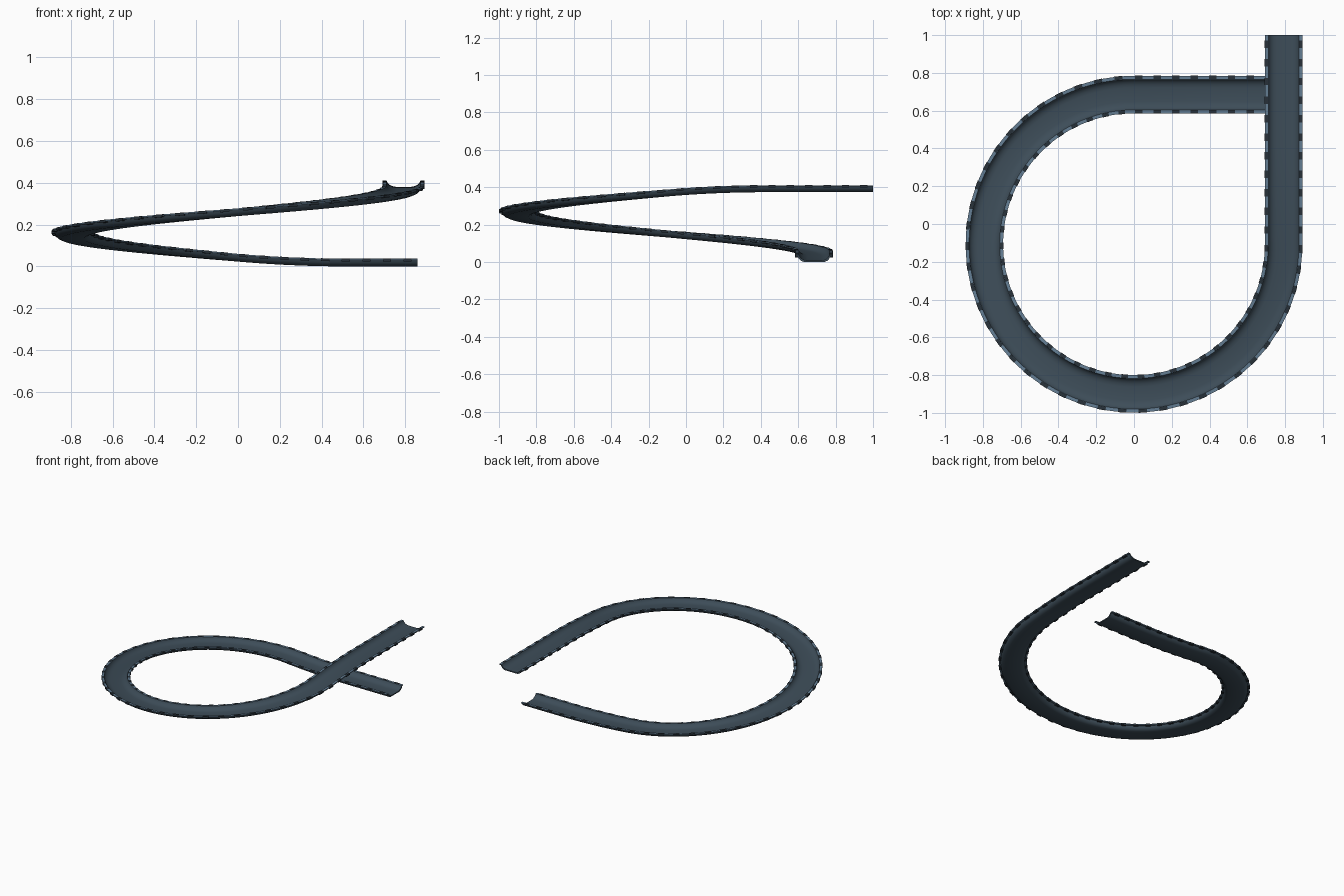
import bpy, bmesh, math
from mathutils import Vector

if "Cube" in bpy.data.objects:
    bpy.data.objects.remove(bpy.data.objects["Cube"])

R, CY, W = 0.792, -0.107, 0.101      # loop radius, loop centre y, track half width
L1 = 0.86                            # lower straight
ARC = 1.5 * math.pi * R              # three quarter loop
L2 = 1.0 - CY                        # upper straight
TOTAL = L1 + ARC + L2
EASE, RISE = 0.53, 0.373             # length of slope easing, total climb
SLOPE = RISE / (ARC + EASE)


def material(name, col):
    m = bpy.data.materials.new(name)
    m.diffuse_color = (*col, 1)
    m.use_nodes = True
    m.node_tree.nodes["Principled BSDF"].inputs["Base Color"].default_value = m.diffuse_color
    return m


floor_mat = material("slate floor", (0.047, 0.074, 0.099))
rim_mat = material("light blue grey rim", (0.125, 0.205, 0.29))
dark_mat = material("dark rim block", (0.02, 0.03, 0.04))


def height(s):
    """Flat, parabolic ease, constant climb, parabolic ease, flat."""
    def ramp(d):
        if d <= 0:
            return 0
        return SLOPE * d * d / (2 * EASE) if d < EASE else SLOPE * (d - EASE / 2)
    return ramp(s - (L1 - EASE)) - ramp(s - (L1 + ARC))


def place(s, u, z):
    """Point at distance s along the track, u outwards, z above its base."""
    z += height(s)
    if s < L1:
        return Vector((L1 - s, CY + R + u, z))
    if s < L1 + ARC:
        a = math.pi / 2 + (s - L1) / R
        return Vector(((R + u) * math.cos(a), CY + (R + u) * math.sin(a), z))
    return Vector((R + u, CY + s - L1 - ARC, z))


def sweep(bm, profile, stations, mat_rule=lambda i: 0):
    """Sweep a closed profile along the track and cap both ends."""
    rings = [[bm.verts.new(place(s, u, z)) for u, z in profile] for s in stations]
    n = len(profile)
    for a, b in zip(rings, rings[1:]):
        for i in range(n):
            j = (i + 1) % n
            f = bm.faces.new((a[i], a[j], b[j], b[i]))
            f.material_index = mat_rule(i)
    bm.faces.new(rings[0])
    bm.faces.new(rings[-1][::-1])


def finish(bm, name, mats):
    bmesh.ops.recalc_face_normals(bm, faces=bm.faces[:])
    me = bpy.data.meshes.new(name)
    bm.to_mesh(me)
    bm.free()
    for m in mats:
        me.materials.append(m)
    ob = bpy.data.objects.new(name, me)
    bpy.context.collection.objects.link(ob)
    bpy.context.view_layer.objects.active = ob
    ob.select_set(True)
    bpy.ops.object.shade_smooth_by_angle(angle=math.radians(35))
    ob.select_set(False)


# Track channel: flat floor, curved sides and outward rims
half = [(0.055, 0), (0.072, 0.007), (0.082, 0.019), (0.086, 0.030), (W - 0.002, 0.030),
        (W - 0.002, 0.037), (0.081, 0.037), (0.076, 0.027), (0.067, 0.018),
        (0.053, 0.011), (0.036, 0.008)]
profile = half + [(-u, z) for u, z in reversed(half)]
last = len(profile) - 2
N = 170
bm = bmesh.new()
sweep(bm, profile, [TOTAL * k / N for k in range(N + 1)],
      lambda i: 1 if i in (3, 4, 5, last - 5, last - 4, last - 3) else 0)
finish(bm, "track_channel", [floor_mat, rim_mat])

# Dark blocks spaced along both rims
COUNT = 58
bm = bmesh.new()
for side in (-1, 1):
    block = [(side * u, z) for u, z in
             ((0.082, 0.024), (W, 0.024), (W, 0.0378), (0.082, 0.0378))]
    for k in range(COUNT):
        s0 = TOTAL * (k + 0.3) / COUNT
        d = TOTAL * 0.4 / COUNT
        sweep(bm, block, [s0, s0 + d / 2, s0 + d])
finish(bm, "rim_blocks", [dark_mat])
